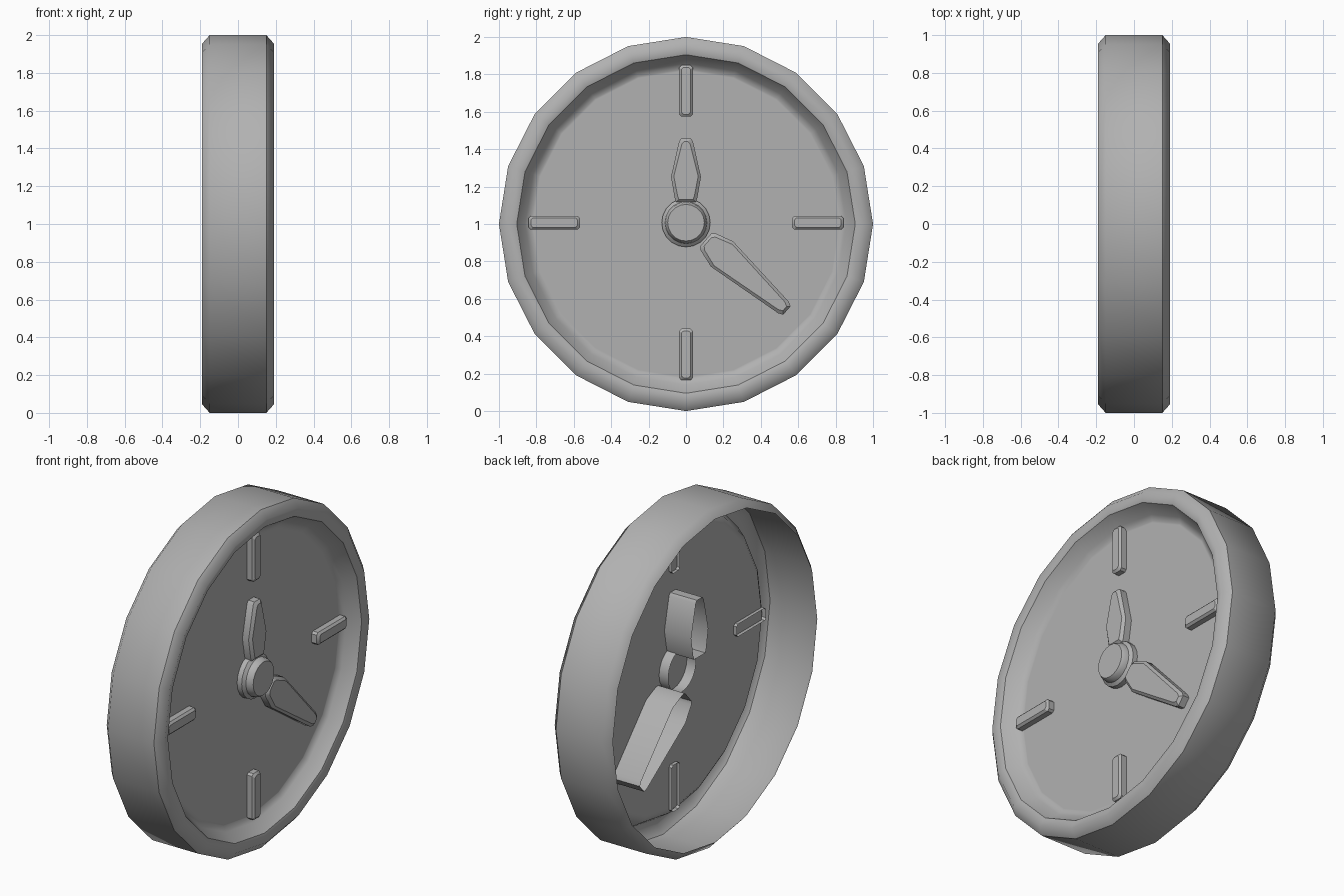
import bpy, bmesh
from math import sin, cos, radians, tau

if "Cube" in bpy.data.objects:
    bpy.data.objects.remove(bpy.data.objects["Cube"])

SIDES = 20
grey = bpy.data.materials.new("mid_grey")
grey.diffuse_color = (0.44, 0.44, 0.44, 1)
grey.use_nodes = True
grey.node_tree.nodes["Principled BSDF"].inputs["Base Color"].default_value = grey.diffuse_color


def loft(name, rings, sharp=None):
    """Skin rings of points, open at the back, capped at the front.
    sharp lists the rings kept as hard edges; otherwise edges split by angle."""
    bm = bmesh.new()
    loops = [[bm.verts.new(p) for p in ring] for ring in rings]
    n = len(loops[0])
    for a, b in zip(loops, loops[1:]):
        for j in range(n):
            k = (j + 1) % n
            bm.faces.new((a[j], a[k], b[k], b[j]))
    bm.faces.new(loops[-1])
    for face in bm.faces:
        face.smooth = True
    for i in sharp or []:
        for j in range(n):
            bm.edges.get((loops[i][j], loops[i][(j + 1) % n])).smooth = False
    mesh = bpy.data.meshes.new(name)
    bm.to_mesh(mesh)
    bm.free()
    mesh.materials.append(grey)
    obj = bpy.data.objects.new(name, mesh)
    bpy.context.collection.objects.link(obj)
    if sharp is None:
        bpy.ops.object.select_all(action='DESELECT')
        obj.select_set(True)
        bpy.context.view_layer.objects.active = obj
        bpy.ops.object.shade_smooth_by_angle(angle=radians(30))
    return obj


def revolve(name, profile, z, sharp=None):
    """Turn an (x, radius) profile around the clock's axis."""
    return loft(name, [[(x, r * cos(tau * j / SIDES), z + r * sin(tau * j / SIDES))
                        for j in range(SIDES)] for x, r in profile], sharp)


def blade(name, degrees, half, back, front, bevel, z=1.007):
    """Open-backed bar pointing outward; half = (distance, half width) points."""
    c, s = cos(radians(degrees)), sin(radians(degrees))
    start, end = half[0][0], half[-1][0]
    mid = (start + end) / 2
    shrink = 1 - 2 * bevel / (end - start)

    def ring(x, inset):
        side = half
        if inset:
            side = [(mid + (d - mid) * shrink, w - bevel) for d, w in half]
        pts = [(d, -w) for d, w in side] + [(d, w) for d, w in reversed(side)]
        return [(x, d * c - w * s, z + d * s + w * c) for d, w in pts]

    return loft(name, [ring(back, False), ring(front - bevel, False), ring(front, True)])


# Case: outer wall, rounded rim, recessed inner wall and flat dial in one shell
revolve("clock_case", [(-0.19, 0.955), (-0.15, 1.0), (0.15, 1.0), (0.19, 0.955),
                       (0.175, 0.905), (0.105, 0.86), (0.085, 0.83), (0.085, 0.82)],
        1.0, sharp=[2, 4])

# Centre hub: wide collar with a smaller cap
revolve("hub", [(0.025, 0.13), (0.115, 0.13), (0.13, 0.112), (0.155, 0.107), (0.168, 0.098)], 1.007)

# Four hour markers
for i in range(4):
    blade(f"hour_marker_{i + 1}", 90 * i,
          [(0.567, 0.025), (0.579, 0.037), (0.83, 0.037), (0.842, 0.025)],
          0.065, 0.13, 0.012)

# Hands: tapered tubes reaching behind the dial
blade("hour_hand", 90,
      [(0.11, 0.053), (0.13, 0.06), (0.245, 0.08), (0.435, 0.037), (0.45, 0.025)],
      -0.09, 0.14, 0.015)
blade("minute_hand", -41,
      [(0.14, 0.045), (0.155, 0.06), (0.255, 0.09), (0.69, 0.042), (0.715, 0.03)],
      -0.09, 0.14, 0.015)
